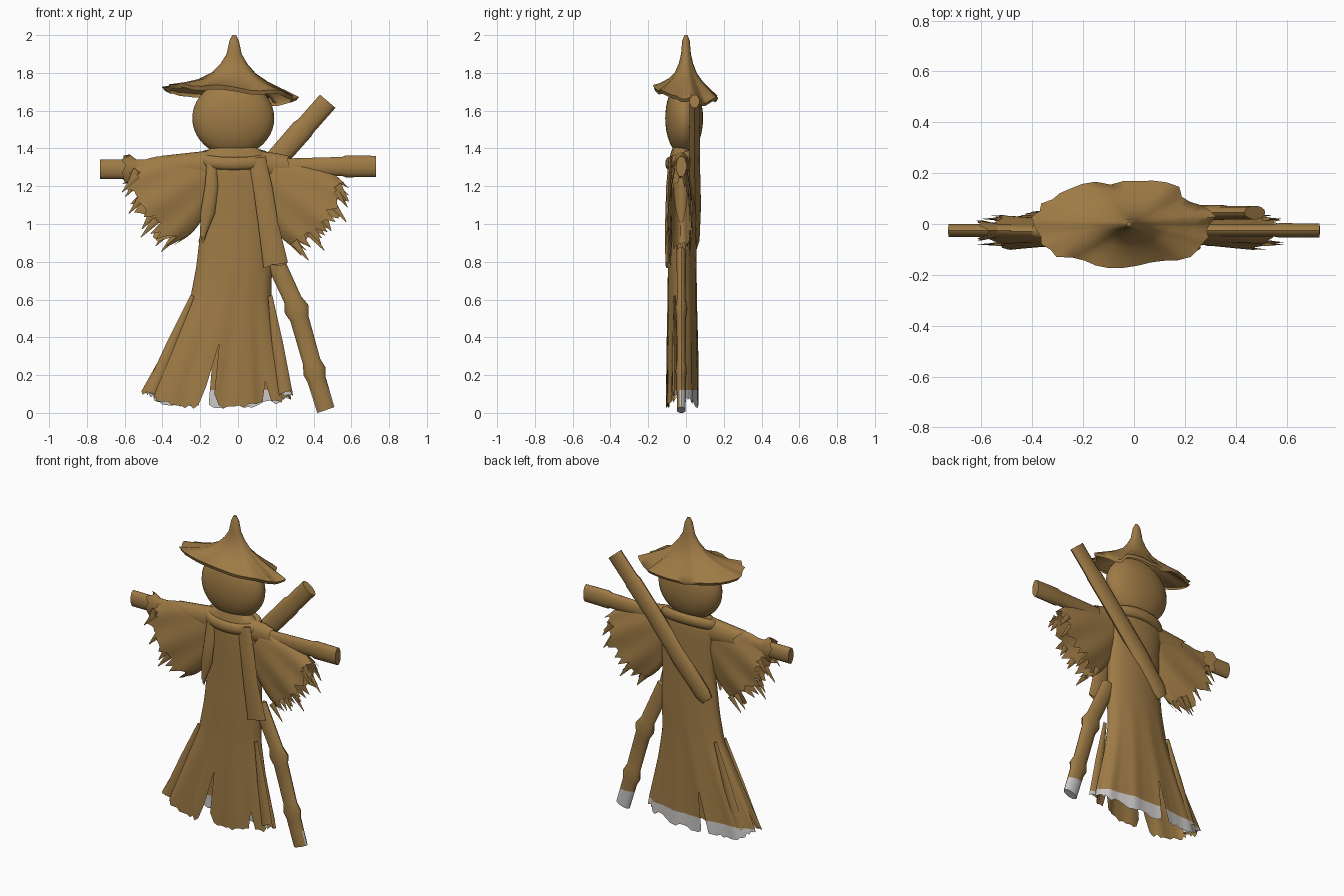
import bpy, bmesh, random
from math import sin, cos, pi, radians
from mathutils import Vector

random.seed(4)
cube = bpy.data.objects.get("Cube")
if cube:
    bpy.data.objects.remove(cube)


def material(name, rgb):
    m = bpy.data.materials.new(name)
    m.use_nodes = True
    m.diffuse_color = (*rgb, 1)
    m.node_tree.nodes["Principled BSDF"].inputs["Base Color"].default_value = (*rgb, 1)
    return m


straw = material("straw brown", (0.34, 0.195, 0.06))
pale = material("pale hem", (0.6, 0.58, 0.57))


def interp(table, x):
    """Linear interpolation in rows of (key, values...) with rising keys."""
    for a, b in zip(table, table[1:]):
        if x <= b[0]:
            f = max(0, (x - a[0]) / (b[0] - a[0]))
            return [p + (q - p) * f for p, q in zip(a[1:], b[1:])]
    return table[-1][1:]


def loft(name, rings, cap_start=True, cap_end=True, angle=45, dipped=False):
    """Skin closed rings; dipped parts get a pale end on all but the front."""
    bm = bmesh.new()
    vs = [[bm.verts.new(p) for p in ring] for ring in rings]
    n = len(rings[0])
    for a, b in zip(vs, vs[1:]):
        for i in range(n):
            j = (i + 1) % n
            bm.faces.new((a[i], a[j], b[j], b[i]))
    if cap_start:
        bm.faces.new(vs[0])
    if cap_end:
        bm.faces.new(vs[-1])
    bmesh.ops.recalc_face_normals(bm, faces=bm.faces)
    if dipped:
        bmesh.ops.bisect_plane(bm, geom=bm.verts[:] + bm.edges[:] + bm.faces[:],
                               plane_co=(0, 0, 0.12), plane_no=(0, 0, 1))
        bm.normal_update()
        for f in bm.faces:
            if f.calc_center_median().z < 0.12 and f.normal.y > -0.45:
                f.material_index = 1
    me = bpy.data.meshes.new(name)
    bm.to_mesh(me)
    bm.free()
    me.materials.append(straw)
    me.materials.append(pale)
    ob = bpy.data.objects.new(name, me)
    bpy.context.collection.objects.link(ob)
    bpy.ops.object.select_all(action='DESELECT')
    ob.select_set(True)
    bpy.context.view_layer.objects.active = ob
    bpy.ops.object.shade_smooth_by_angle(angle=radians(angle))
    return ob


def tube(name, path, flat=0.5, n=14, dipped=False, rag=0):
    """Flattened rod along (x, y, z, radius) points lying near the xz plane."""
    rings = []
    d_all = (Vector(path[-1][:3]) - Vector(path[0][:3])).normalized()
    u = Vector((-d_all.z, 0, d_all.x)).normalized()
    for k, (x, y, z, r) in enumerate(path):
        end = rag if k == len(path) - 1 else 0
        rings.append([Vector((x, y, z)) + u * r * cos(2 * pi * i / n)
                      + Vector((0, r * flat * sin(2 * pi * i / n), 0))
                      + d_all * end * random.uniform(-1, 1) for i in range(n)])
    return loft(name, rings, dipped=dipped, cap_end=not rag)


# Poles: crossbar, pole slung over the back, leg stick with knots
tube("crossbar", [(-0.73, -0.025, 1.29, 0.052), (0, -0.025, 1.29, 0.05),
                  (0.55, -0.025, 1.305, 0.05), (0.57, -0.025, 1.305, 0.058),
                  (0.73, -0.025, 1.305, 0.056)])
tube("back_pole", [(0.475, 0.045, 1.65, 0.054), (0.36, 0.045, 1.52, 0.054),
                   (0.34, 0.045, 1.5, 0.06), (0.2, 0.045, 1.34, 0.058),
                   (0, 0.05, 1.1, 0.06), (-0.15, 0.045, 0.92, 0.055), (-0.18, 0.04, 0.88, 0.04)])
tube("leg_stick", [(0.17, -0.025, 0.86, 0.05), (0.29, -0.025, 0.6, 0.048),
                   (0.31, -0.025, 0.55, 0.066), (0.325, -0.025, 0.5, 0.05),
                   (0.39, -0.025, 0.27, 0.048), (0.405, -0.025, 0.22, 0.062),
                   (0.415, -0.025, 0.18, 0.05), (0.465, -0.025, 0.015, 0.048)], dipped=True)

# Head
bpy.ops.mesh.primitive_uv_sphere_add(segments=32, ring_count=20, location=(-0.025, -0.01, 1.56))
head = bpy.context.object
head.name = "head"
head.scale = (0.217, 0.1, 0.2)
head.data.materials.append(straw)
bpy.ops.object.shade_smooth()

# Hat: tilted, wavy-brimmed cone; rows are height, half width, half depth
hat_rows = [(2.0, 0.01, 0.008), (1.97, 0.025, 0.02), (1.9, 0.04, 0.026), (1.85, 0.07, 0.038),
            (1.8, 0.115, 0.058), (1.76, 0.18, 0.09), (1.72, 0.28, 0.135),
            (1.695, 0.35, 0.168), (1.675, 0.335, 0.16)]
N = 40
wave = [0.014 * sin(7 * 2 * pi * i / N) + random.uniform(-0.018, 0.018) for i in range(N)]
rings = []
for z, rx, ry in hat_rows:
    k = (rx / 0.35) ** 2
    rings.append([((rx + wave[i] * k) * cos(2 * pi * i / N) - 0.02 - 0.02 * k,
                   (ry + wave[i] * k * 0.6) * sin(2 * pi * i / N),
                   z + k * (0.5 * wave[i] - 0.027 * cos(2 * pi * i / N)
                            - 0.03 * sin(2 * pi * i / N)))
                  for i in range(N)])
loft("hat", rings, cap_end=False, angle=60)

# Robe: rows are height, centre x, half width, half depth
robe_rows = [(0.0, -0.13, 0.41, 0.083), (0.1, -0.125, 0.395, 0.083), (0.4, -0.075, 0.28, 0.08),
             (0.6, -0.04, 0.215, 0.077), (0.78, -0.02, 0.2, 0.076), (1.0, -0.01, 0.185, 0.074),
             (1.2, -0.01, 0.19, 0.074), (1.34, -0.02, 0.2, 0.07), (1.38, -0.02, 0.16, 0.06),
             (1.42, -0.02, 0.1, 0.045)]
N = 96
hem = []
for i in range(N):
    a = 2 * pi * i / N
    side = abs(cos(a)) ** 3
    hem.append(0.02 + (0.085 if cos(a) < 0 else 0.05) * side + random.uniform(0, 0.025))
for i, top in ((70, 0.14), (71, 0.37), (72, 0.1), (26, 0.3), (84, 0.17), (44, 0.22), (56, 0.2)):
    hem[i] = top
rings = []
for s in range(25):
    ring = []
    for i in range(N):
        a = 2 * pi * i / N
        z = 1.42 + (hem[i] - 1.42) * s / 24
        cx, rx, ry = interp(robe_rows, z)
        fold = 1 + 0.1 * max(0, 0.8 - z) * cos(11 * a) + 0.05 * max(0, 0.6 - z) * sin(23 * a)
        ring.append((cx + rx * cos(a) * (1 + (fold - 1) * 0.3), -0.02 + ry * fold * sin(a), z))
    rings.append(ring)
loft("robe", rings, cap_end=False, dipped=True, angle=60)


# Sleeves: wide flattened cones with ragged open ends
def sleeve(name, side, root, rim, half, flare):
    root, rim = Vector(root), Vector(rim)
    axis = (rim - root).normalized()
    u = Vector((-axis.z, 0, axis.x)) * side
    n = 60
    rag = [random.choice((-0.03, -0.01, 0.0, 0.02, 0.05)) for _ in range(n)]
    rings = []
    for s in range(9):
        t = s / 8
        ring = []
        for i in range(n):
            a = 2 * pi * i / n
            w = 0.1 + (half - 0.1) * sin(t * pi / 2)
            push = t * t * flare * abs(sin(a)) ** 0.8 + (rag[i] if s == 8 else 0)
            depth = (0.04 + 0.024 * t) * (1 + 0.12 * t * sin(7 * a))
            ring.append(root.lerp(rim, t) + axis * push + u * w * cos(a)
                        + Vector((0, depth * sin(a), 0)))
        rings.append(ring)
    loft(name, rings, cap_end=False)
    # loose straw under the rim
    for k in range(9):
        f = random.uniform(-0.9, 0.9)
        y = random.choice((-0.08, 0.02))
        p = rim + u * half * f + axis * flare * (1 - f * f) * 0.8
        q = p + axis * random.uniform(0.05, 0.1) + Vector((0, 0, -0.04))
        tube(f"{name}_straw_{k}", [(p.x, y, p.z, 0.022), (q.x, y, q.z, 0.002)], 0.3, 6)


sleeve("right_sleeve", -1, (-0.17, -0.03, 1.27), (-0.41, -0.03, 1.12), 0.235, 0.1)
sleeve("left_sleeve", 1, (0.16, -0.03, 1.25), (0.4, -0.03, 1.07), 0.22, 0.08)

# Shoulder cloth over the crossbar, and rags tied near its ends
tube("right_shoulder", [(-0.08, -0.025, 1.31, 0.085), (-0.2, -0.025, 1.305, 0.078),
                        (-0.37, -0.025, 1.295, 0.068)], 0.6, rag=0.03)
tube("left_shoulder", [(0.08, -0.025, 1.31, 0.08), (0.2, -0.025, 1.31, 0.065),
                       (0.27, -0.025, 1.3, 0.058)], 0.6, rag=0.02)
tube("right_rag", [(-0.54, -0.025, 1.285, 0.055), (-0.6, -0.025, 1.29, 0.08)], 0.5, rag=0.025)

# Scarf: collar ring with one long and one short hanging end
M = 36
collar = [[((0.165 + 0.035 * cos(b)) * cos(a) - 0.02, (0.07 + 0.02 * cos(b)) * sin(a) - 0.02,
            1.345 + 0.035 * sin(b) + 0.025 * sin(a))
           for b in [2 * pi * j / 10 for j in range(10)]]
          for a in [2 * pi * i / M for i in range(M + 1)]]
loft("scarf_collar", collar, False, False, 60)
tube("scarf_long_end", [(0.1, -0.08, 1.35, 0.045), (0.13, -0.093, 1.2, 0.05),
                        (0.16, -0.098, 1.0, 0.053), (0.2, -0.094, 0.78, 0.066)], 0.25, 10, rag=0.008)
tube("scarf_short_end", [(-0.14, -0.075, 1.33, 0.025), (-0.14, -0.09, 1.2, 0.035),
                         (-0.16, -0.09, 1.06, 0.038), (-0.19, -0.085, 0.92, 0.012)], 0.4, 10, rag=0.02)

# Torn strips beside the skirt
for k, (x0, x1, y) in enumerate([(-0.24, -0.46, -0.05), (-0.23, -0.4, 0.03), (0.17, 0.25, -0.06)]):
    tube(f"skirt_strip_{k}", [(x0, y, 0.62, 0.012), ((x0 + x1) / 2, y, 0.36, 0.03),
                              (x1, y, 0.1, 0.04)], 0.4, 8, dipped=True, rag=0.02)
